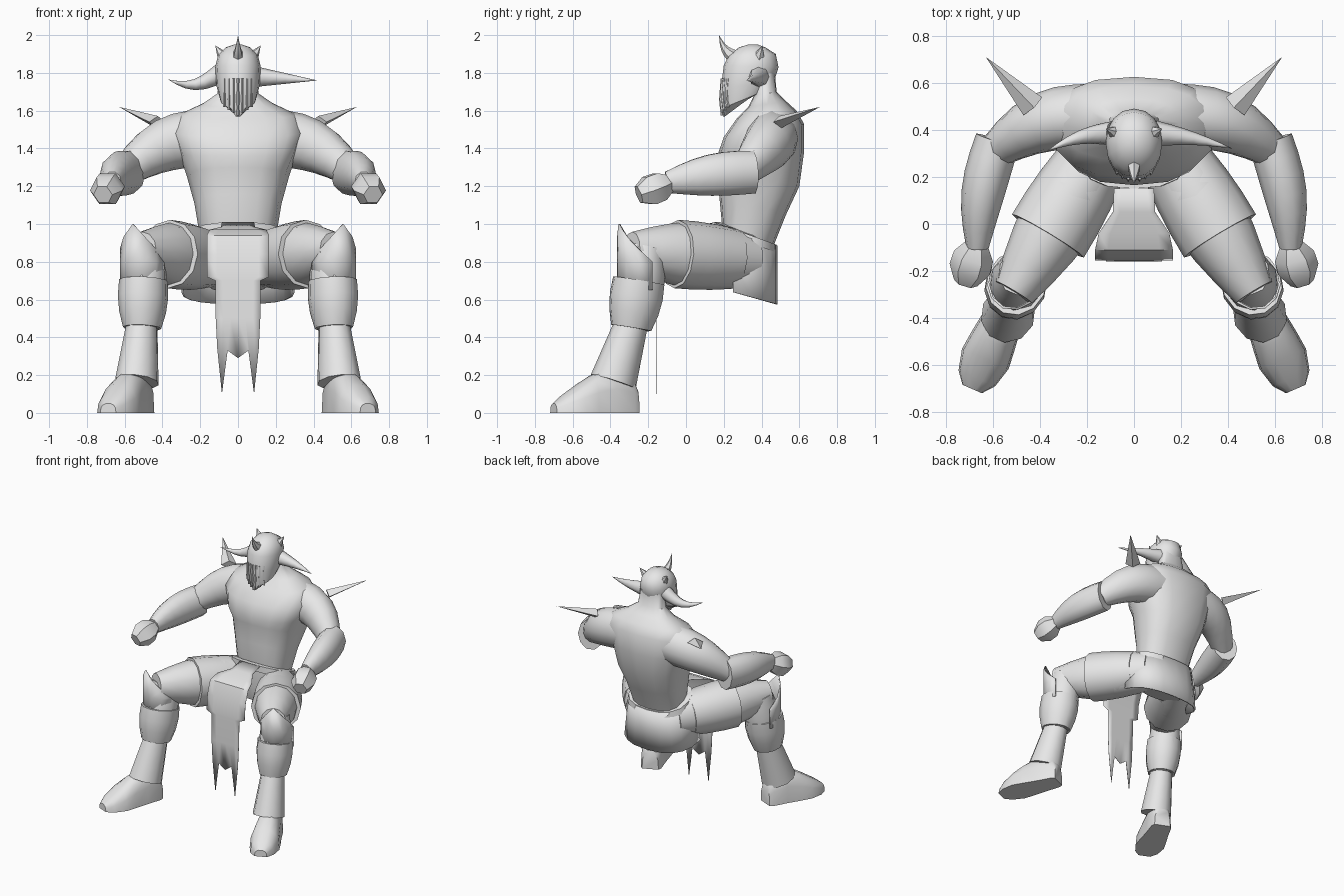
import bpy
import bmesh
from math import sin, cos, pi, radians, sqrt
from mathutils import Vector as V

if "Cube" in bpy.data.objects:
    bpy.data.objects.remove(bpy.data.objects["Cube"])

shade = (.8, .8, .8, 1)
grey = bpy.data.materials.new("plain grey")
grey.use_nodes = True
grey.diffuse_color = shade
grey.node_tree.nodes["Principled BSDF"].inputs["Base Color"].default_value = shade

X, Y, Z = V((1, 0, 0)), V((0, 1, 0)), V((0, 0, 1))
FORWARD = V((.4, -.92, 0)).normalized()      # direction the left leg points
SIDEWAYS = Z.cross(FORWARD)


def loft(name, rings, closed=True, cap=True, mirror=False, thick=0, angle=45):
    """Skin a list of point rings into one object."""
    bm = bmesh.new()
    rows = [[bm.verts.new(point) for point in points] for points in rings]
    count = len(rows[0])
    for low, high in zip(rows, rows[1:]):
        for i in range(count if closed else count - 1):
            j = (i + 1) % count
            bm.faces.new((low[i], low[j], high[j], high[i]))
    if cap and closed:
        bm.faces.new(rows[0][::-1])
        bm.faces.new(rows[-1])
    bmesh.ops.remove_doubles(bm, verts=bm.verts, dist=.0005)
    bmesh.ops.recalc_face_normals(bm, faces=bm.faces)
    mesh = bpy.data.meshes.new(name)
    bm.to_mesh(mesh)
    bm.free()
    mesh.materials.append(grey)
    part = bpy.data.objects.new(name, mesh)
    bpy.context.collection.objects.link(part)
    bpy.ops.object.select_all(action="DESELECT")
    part.select_set(True)
    bpy.context.view_layer.objects.active = part
    bpy.ops.object.shade_smooth_by_angle(angle=radians(angle))
    if thick:
        part.modifiers.new("Thickness", "SOLIDIFY").thickness = thick
    if mirror:
        part.modifiers.new("Mirror", "MIRROR").use_mirror_merge = False


def ring(center, width, depth, u=X, v=Y, count=12, arc=None, tilt=0, power=1):
    """Ellipse, half ellipse or rounded box; tilt lifts the v side."""
    points = []
    for i in range(count):
        turn = arc * i / (count - 1) if arc else 2 * pi * i / count
        a, b = [abs(k) ** power * (1 if k > 0 else -1) for k in (cos(turn), sin(turn))]
        points.append(V(center) + u * width * a + v * depth * b + Z * tilt * b)
    return points


def limb(name, start, end, r_start, r_end, bulge=0, bow=(0, 0, 0), tall=1,
         ref=Z, sides=10, steps=6, **options):
    """Tapered tube between two points, swelling and bowing in the middle."""
    def middle(t):
        return V(start).lerp(V(end), t) + V(bow) * sin(pi * t)

    rings = []
    for i in range(steps + 1):
        t = i / steps
        along = (middle(t + .05) - middle(t - .05)).normalized()
        across = along.cross(ref).normalized()
        radius = r_start + (r_end - r_start) * t + bulge * sin(pi * t)
        rings.append(ring(middle(t), radius, radius * tall, across, across.cross(along), sides))
    loft(name, rings, **options)


def body(name, rows, power=.8, **options):
    """Stack of tilted rings: (front z, back z, half width, front y, back y)."""
    loft(name, [ring((0, (front + back) / 2, (low + high) / 2), width, (back - front) / 2,
                     count=16, tilt=(high - low) / 2, power=power)
                for low, high, width, front, back in rows], **options)


# Trunk
body("torso", [(1, .85, .2, .19, .45), (1.16, 1.05, .23, .175, .53),
               (1.3, 1.2, .27, .18, .6), (1.36, 1.38, .31, .165, .625),
               (1.46, 1.53, .35, .2, .625), (1.56, 1.6, .31, .27, .585),
               (1.62, 1.65, .19, .33, .53), (1.68, 1.7, .11, .36, .48),
               (1.8, 1.8, .09, .36, .47)])
body("pelvis", [(.7, .64, .15, .2, .42), (.82, .75, .22, .17, .45), (1, .87, .21, .18, .46)])
body("belt", [(.96, .85, .25, .15, .48), (1.01, .89, .24, .15, .48),
              (1.01, .89, .19, .18, .45)], cap=False)

# Skirt wrapped around the back
loft("back_skirt", [ring((0, .25, z), width, .235, count=11, arc=pi, tilt=-.065, power=.8)
                    for z, width in [(.95, .25), (.8, .28), (.64, .3)]],
     closed=False, thick=.01)

# Loincloth: drapes forward, hangs, and ends in two prongs
drape = [(.15, 1.01, .085), (.05, .985, .09), (-.04, .97, .15), (-.11, .94, .165),
         (-.145, .84, .165), (-.155, .72, .165), (-.156, .7, .12), (-.16, .5, .118)]
cloth = [[(width * k / 3, y, z) for k in range(-3, 4)] for y, z, width in drape]
prong = [(.11, .34), (.085, .1), (.055, .33)]
hem = [(-x, z) for x, z in prong] + [(0, .29)] + prong[::-1]
cloth.append([(x, -.16, z) for x, z in hem])
loft("loincloth", cloth, closed=False, thick=.003)

# Helmet with a barred mask
body("helmet", [(1.565, 1.7, .03, .2, .38), (1.61, 1.71, .095, .185, .43),
                (1.72, 1.75, .115, .185, .465), (1.84, 1.83, .12, .2, .49),
                (1.89, 1.9, .105, .225, .475), (1.935, 1.935, .065, .28, .42),
                (1.95, 1.95, .02, .33, .38)], power=.95)
for k in range(-3, 4):
    x = k * .024
    face = .335 - .148 * sqrt(1 - (x / .118) ** 2)
    chin = 1.575 + abs(x) * .6
    loft("mask_bar", [ring((x, face + inset, z), .007, .009, count=4)
                      for z, inset in [(chin, .005), (1.66, -.003), (1.77, .005)]], angle=20)

# Horns: the side pair is uneven
limb("crest_horn", (0, .26, 1.88), (0, .175, 2), .042, 0, bow=(0, -.012, -.012), ref=X,
     tall=.8, sides=6)
limb("small_horn", (.075, .385, 1.88), (.12, .405, 1.945), .036, 0, ref=Y, sides=6, mirror=True)
limb("left_horn", (.09, .385, 1.78), (.42, .32, 1.76), .055, 0, bow=(0, .01, 0), sides=8)
limb("right_horn", (-.09, .385, 1.8), (-.37, .31, 1.765), .052, 0, .003,
     bow=(0, .02, -.045), sides=8)

# Arms
wrist = V((.665, -.1, 1.22))
limb("upper_arm", (.16, .46, 1.46), (.59, .31, 1.28), .135, .075, .022,
     bow=(.015, .045, .045), tall=1.1, sides=12, mirror=True)
limb("bracer", (.58, .355, 1.275), wrist, .095, .048, .02,
     bow=(.02, 0, .01), tall=1.25, mirror=True)
limb("fist", wrist + Y * .02, (.715, -.25, 1.155), .045, .052, .045,
     sides=6, steps=3, mirror=True, angle=30)
limb("shoulder_spike", (.43, .5, 1.54), (.63, .71, 1.62), .055, 0, tall=.6,
     sides=4, steps=1, mirror=True)

# Upper legs with a flared guard around the hip
hip, knee = V((.13, .34, .81)), V((.51, -.29, .86))
limb("thigh", hip, knee, .13, .09, .05, tall=1.1, sides=12, mirror=True)
limb("hip_guard", hip.lerp(knee, .15), hip.lerp(knee, .62), .155, .178, .008,
     tall=1.02, sides=12, steps=3, mirror=True)

# Lower legs
shin = V((.508, -.29, .45))
limb("calf", (.485, -.205, .88), shin, .09, .088, .03, tall=1.1, ref=FORWARD, mirror=True)
limb("shin_plate", (.5, -.25, .7), shin, .128, .1, .015, tall=1.1, ref=FORWARD,
     sides=12, steps=3, mirror=True)
limb("shin_cuff", shin + Z * .02, (.535, -.385, .165), .082, .115, tall=1.1,
     ref=FORWARD, steps=3, mirror=True)

# Knee plate rising to a point
plate = []
for z, lift in [(.65, 0), (.78, .04), (.8, .2)]:
    arc = ring((.5, -.225, z), .122, .145, SIDEWAYS, FORWARD, 7, arc=pi)
    plate.append([point + Z * lift * (1 - abs(i - 3) / 3) for i, point in enumerate(arc)])
loft("knee_plate", plate, closed=False, thick=.01, mirror=True)

# Boots: flat-soled sections from heel to toe
heel = V((.5, -.27, 0))
sections = [(0, .06, .14), (.03, .075, .2), (.14, .085, .24), (.25, .1, .2),
            (.33, .108, .15), (.42, .085, .09), (.47, .045, .05)]
loft("boot", [ring(heel + FORWARD * reach, width, height, SIDEWAYS, Z, 8, arc=pi, power=.75)
              for reach, width, height in sections], mirror=True)
